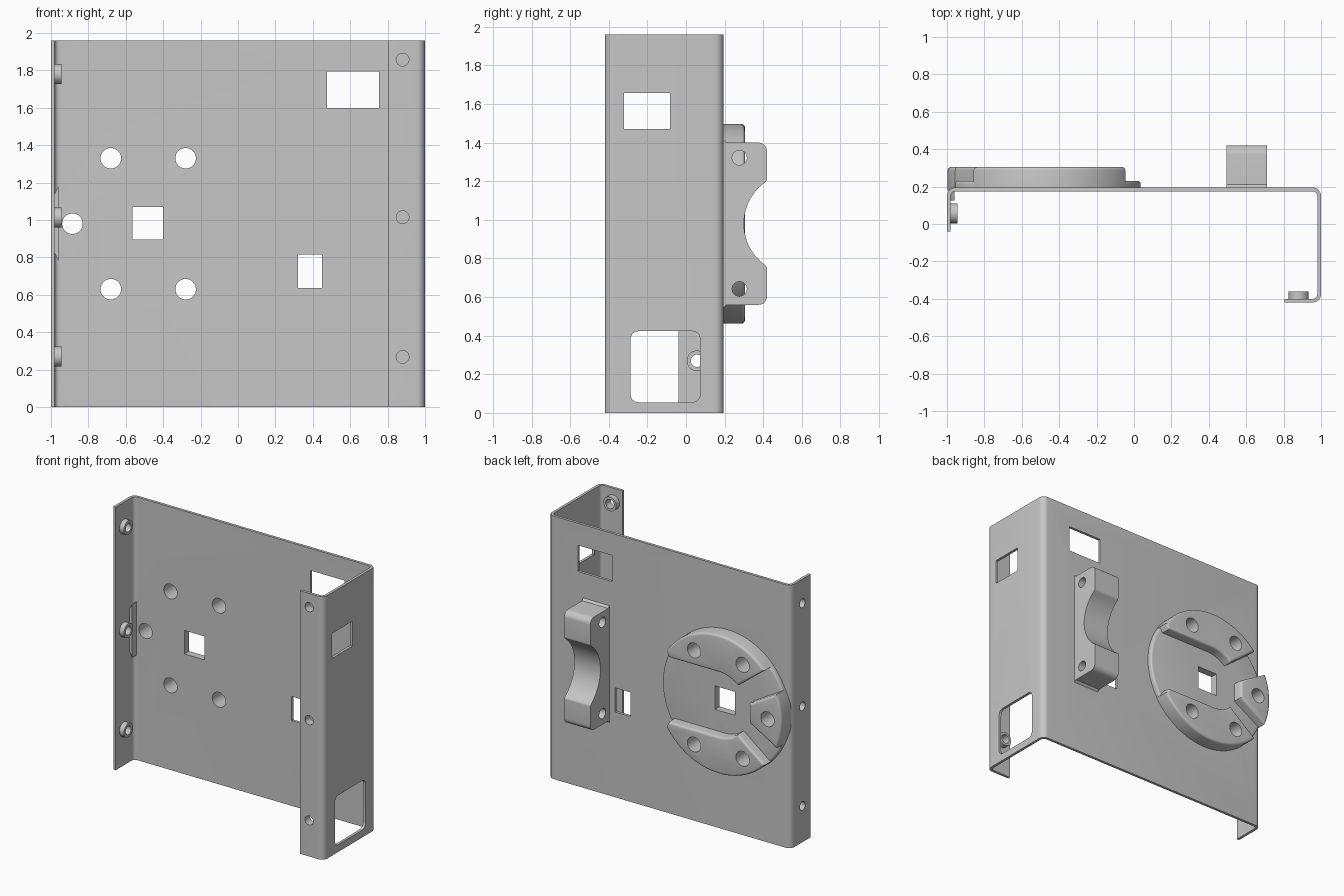
import bpy, bmesh, math
from math import cos, sin, radians
from mathutils import Vector

cube = bpy.data.objects.get("Cube")
if cube:
    bpy.data.objects.remove(cube, do_unlink=True)

grey = bpy.data.materials.new("plain_grey")
grey.use_nodes = True
COLOUR = (0.57, 0.57, 0.57, 1)
grey.diffuse_color = COLOUR
grey.node_tree.nodes["Principled BSDF"].inputs["Base Color"].default_value = COLOUR


# Outline helpers
def arc(cx, cy, r, a0, a1, n=24):
    return [(cx + r * cos(radians(a0 + (a1 - a0) * i / n)),
             cy + r * sin(radians(a0 + (a1 - a0) * i / n))) for i in range(n + 1)]


def circle(cx, cy, r, n=40):
    return arc(cx, cy, r, 0, 360, n)[:-1]


def rect(x0, x1, y0, y1):
    return [(x0, y0), (x1, y0), (x1, y1), (x0, y1)]


def fillet(p, a, b, r, n=8):
    """Round the corner p between neighbours a and b."""
    p, a, b = Vector(p), Vector(a), Vector(b)
    u, v = (a - p).normalized(), (b - p).normalized()
    half = u.angle(v) / 2
    t = r / math.tan(half)
    c = p + (u + v).normalized() * (r / sin(half))
    start, end = p + u * t - c, p + v * t - c
    sweep = math.pi - 2 * half
    return [tuple(c + (start * sin(sweep * (1 - i / n)) + end * sin(sweep * i / n)) / sin(sweep))
            for i in range(n + 1)]


def rounded(pts, r, closed):
    out = []
    for i, p in enumerate(pts):
        if not closed and i in (0, len(pts) - 1):
            out.append(p)
        else:
            out += fillet(p, pts[i - 1], pts[(i + 1) % len(pts)], r)
    return out


# Extrude an outline along an axis, optionally rounding the far rim
def prism(name, pts, axis, lo, hi, bevel=0):
    place = {"X": lambda a, b, h: (h, a, b),
             "Y": lambda a, b, h: (a, h, b),
             "Z": lambda a, b, h: (a, b, h)}[axis]
    bm = bmesh.new()
    low = [bm.verts.new(place(a, b, lo)) for a, b in pts]
    top = [bm.verts.new(place(a, b, hi)) for a, b in pts]
    n = len(pts)
    bm.faces.new(low)
    cap = bm.faces.new(top)
    for i in range(n):
        j = (i + 1) % n
        bm.faces.new((low[i], low[j], top[j], top[i]))
    bmesh.ops.recalc_face_normals(bm, faces=bm.faces)
    if bevel:
        bmesh.ops.bevel(bm, geom=list(cap.edges), offset=bevel, segments=4,
                        profile=0.5, affect="EDGES", clamp_overlap=True)
    me = bpy.data.meshes.new(name)
    bm.to_mesh(me)
    bm.free()
    me.materials.append(grey)
    ob = bpy.data.objects.new(name, me)
    bpy.context.collection.objects.link(ob)
    return ob


def finish(ob, cutters=()):
    for c in cutters:
        m = ob.modifiers.new("hole", "BOOLEAN")
        m.operation, m.solver, m.object = "DIFFERENCE", "EXACT", c
    if cutters:
        deps = bpy.context.evaluated_depsgraph_get()
        me = bpy.data.meshes.new_from_object(ob.evaluated_get(deps))
        ob.modifiers.clear()
        ob.data = me
    ob.data.shade_smooth()
    ob.data.set_sharp_from_angle(angle=radians(30))


HEIGHT, BACK, THICK = 1.96, 0.195, 0.02
CX, CZ, R = -0.48, 0.98, 0.517
FIX_Z = (0.27, 1.013, 1.78)
LIP_Z = (0.268, 1.015, 1.857)

# Hole cutters through the back plate
bolt_holes = [prism("bolt_cut", circle(x, z, 0.055), "Y", 0.1, 0.5)
              for x, z in [(-0.68, 1.33), (-0.28, 1.33), (-0.68, 0.63),
                           (-0.28, 0.63), (-0.885, CZ)]]
square_hole = prism("square_cut", rect(-0.565, -0.4, 0.895, 1.07), "Y", 0.1, 0.5)
windows = [prism("window_cut", rect(*w), "Y", 0.1, 0.3)
           for w in [(0.32, 0.45, 0.635, 0.815), (0.475, 0.755, 1.6, 1.795)]]

# Hole cutters through the side wall, flange and lip
side_cuts = [prism("side_cut", rect(-0.32, -0.083, 1.47, 1.656), "X", 0.9, 1.1),
             prism("access_cut", rounded(rect(-0.287, 0.073, 0.055, 0.423), 0.04, True),
                   "X", 0.9, 1.1)]
flange_cuts = [prism("flange_cut", circle(0.057, z, 0.032), "X", -1.1, -0.9) for z in FIX_Z]
lip_cuts = [prism("lip_cut", circle(0.88, z, 0.034), "Y", -0.5, -0.3) for z in LIP_Z]
bracket_cuts = [prism("bracket_cut", circle(0.277, z, 0.038), "X", 0.4, 0.8)
                for z in (0.642, 1.322)]

# Folded sheet: flange, back plate, side wall and lip
t = THICK
outer = [(-1, -0.04), (-1, BACK), (1, BACK), (1, -0.42), (0.805, -0.42)]
inner = [(-1 + t, -0.04), (-1 + t, BACK - t), (1 - t, BACK - t),
         (1 - t, -0.42 + t), (0.805, -0.42 + t)]
sheet = prism("folded_sheet", rounded(outer, 0.045, False)
              + rounded(inner, 0.025, False)[::-1], "Z", 0, HEIGHT)
finish(sheet, bolt_holes + [square_hole] + windows + side_cuts + flange_cuts + lip_cuts)

# Threaded-insert collars
for i, z in enumerate(FIX_Z):
    finish(prism(f"flange_collar_{i + 1}", circle(0.057, z, 0.053), "X", -0.985, -0.943),
           [flange_cuts[i]])
for i, z in enumerate(LIP_Z):
    finish(prism(f"lip_collar_{i + 1}", circle(0.88, z, 0.053), "Y", -0.405, -0.36),
           [lip_cuts[i]])

# Round mount: thin base disc
disc = prism("mount_disc", circle(CX, CZ, R - 0.002, 96), "Y", 0.18, 0.23, 0.015)
finish(disc, bolt_holes + [square_hole])

# Raised curved pads, mirrored above and below the channel
pad = arc(0, 0, R, 33, 137, 40) + arc(0, 0, 0.24, 131, 90, 12) + [(0.41, 0.24)]
for name, s, holes in (("upper_pad", 1, bolt_holes[:2]), ("lower_pad", -1, bolt_holes[2:4])):
    finish(prism(name, [(CX + a, CZ + s * b) for a, b in pad], "Y", 0.185, 0.305, 0.02), holes)

# Wedge tab at the disc edge and the lug that locks behind the bend
tab = [(-0.25, 0.07)] + arc(0, 0, R, 157, 203, 16) + [(-0.25, -0.07)]
finish(prism("wedge_tab", [(CX + a, CZ + b) for a, b in tab], "Y", 0.18, 0.305, 0.02),
       [bolt_holes[4]])
finish(prism("disc_lug", [(-0.985, 0.83), (-0.96, 0.78), (-0.96, 1.18), (-0.985, 1.13)],
             "Y", 0.125, 0.18))

# Cradle bracket with a concave saddle
lower = [(0.185, 0.545), (0.195, 0.545), (0.21, 0.56)]
lower += fillet((0.42, 0.56), (0.2, 0.56), (0.42, 0.8), 0.045)
lower += fillet((0.42, 0.755), (0.42, 0.5), (0.405, 0.769), 0.02, 5)
saddle = arc(0.565, CZ, 0.265, 232.8, 127.2, 28)
upper = [(y, 2 * CZ - z) for y, z in reversed(lower)]
finish(prism("cradle_bracket", lower + saddle + upper, "X", 0.495, 0.71), bracket_cuts)

# Remove the cutters
for ob in bolt_holes + [square_hole] + windows + side_cuts + flange_cuts + lip_cuts + bracket_cuts:
    bpy.data.objects.remove(ob, do_unlink=True)
